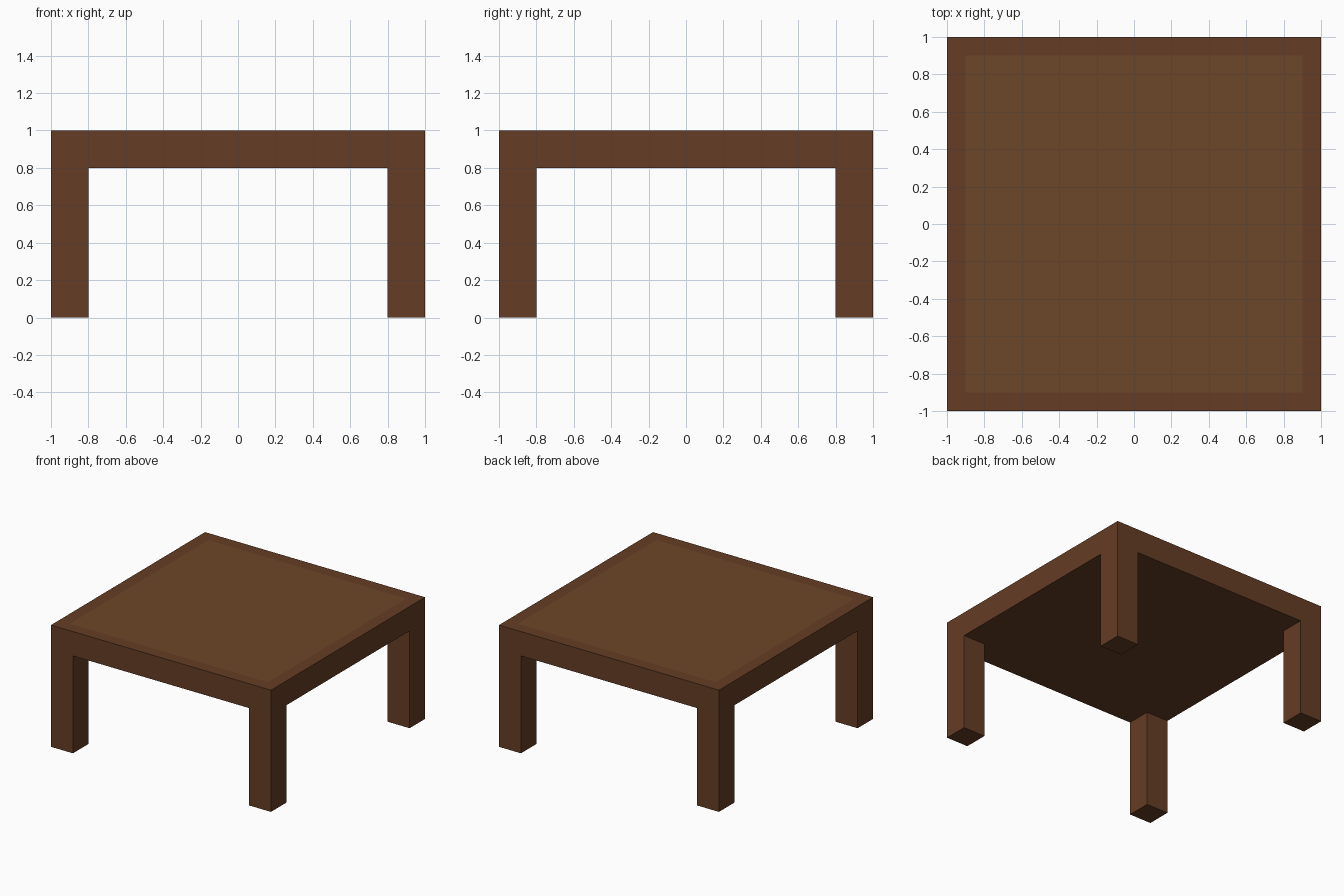
import bpy, bmesh, math
from mathutils import Matrix, Vector

if "Cube" in bpy.data.objects:
    bpy.data.objects.remove(bpy.data.objects["Cube"])


def material(name, color):
    mat = bpy.data.materials.new(name)
    mat.diffuse_color = (*color, 1)
    mat.use_nodes = True
    mat.node_tree.nodes["Principled BSDF"].inputs["Base Color"].default_value = mat.diffuse_color
    return mat


HALF, LEG, HEIGHT, BORDER = 1.0, 0.2, 1.0, 0.1
bm = bmesh.new()

# Tabletop slab
size = Matrix.Diagonal((2 * HALF, 2 * HALF, LEG, 1))
bmesh.ops.create_cube(bm, size=1, matrix=Matrix.Translation((0, 0, HEIGHT - LEG / 2)) @ size)

# Cut the slab so each corner has a square leg footprint
for axis in (Vector((1, 0, 0)), Vector((0, 1, 0))):
    for side in (-1, 1):
        bmesh.ops.bisect_plane(bm, geom=bm.verts[:] + bm.edges[:] + bm.faces[:],
                               plane_co=axis * side * (HALF - LEG), plane_no=axis)

# Legs pulled down from the corners
bm.normal_update()
corners = [f for f in bm.faces if f.normal.z < -0.5
           and all(abs(c) > HALF - LEG for c in f.calc_center_median().xy)]
legs = bmesh.ops.extrude_discrete_faces(bm, faces=corners)["faces"]
for foot in legs:
    bmesh.ops.translate(bm, verts=foot.verts[:], vec=(0, 0, LEG - HEIGHT))

# Merge flat areas into clean faces
bm.normal_update()
bmesh.ops.dissolve_limit(bm, angle_limit=math.radians(1), verts=bm.verts[:], edges=bm.edges[:])

# Flush lighter panel inside the top border
bm.normal_update()
top = [f for f in bm.faces if f.normal.z > 0.5]
bmesh.ops.inset_region(bm, faces=top, thickness=BORDER, use_even_offset=True)
for f in top:
    f.material_index = 1

mesh = bpy.data.meshes.new("table")
bm.to_mesh(mesh)
bm.free()
mesh.materials.append(material("dark_wood", (0.130, 0.047, 0.018)))
mesh.materials.append(material("panel_wood", (0.152, 0.062, 0.021)))
bpy.context.collection.objects.link(bpy.data.objects.new("table", mesh))
